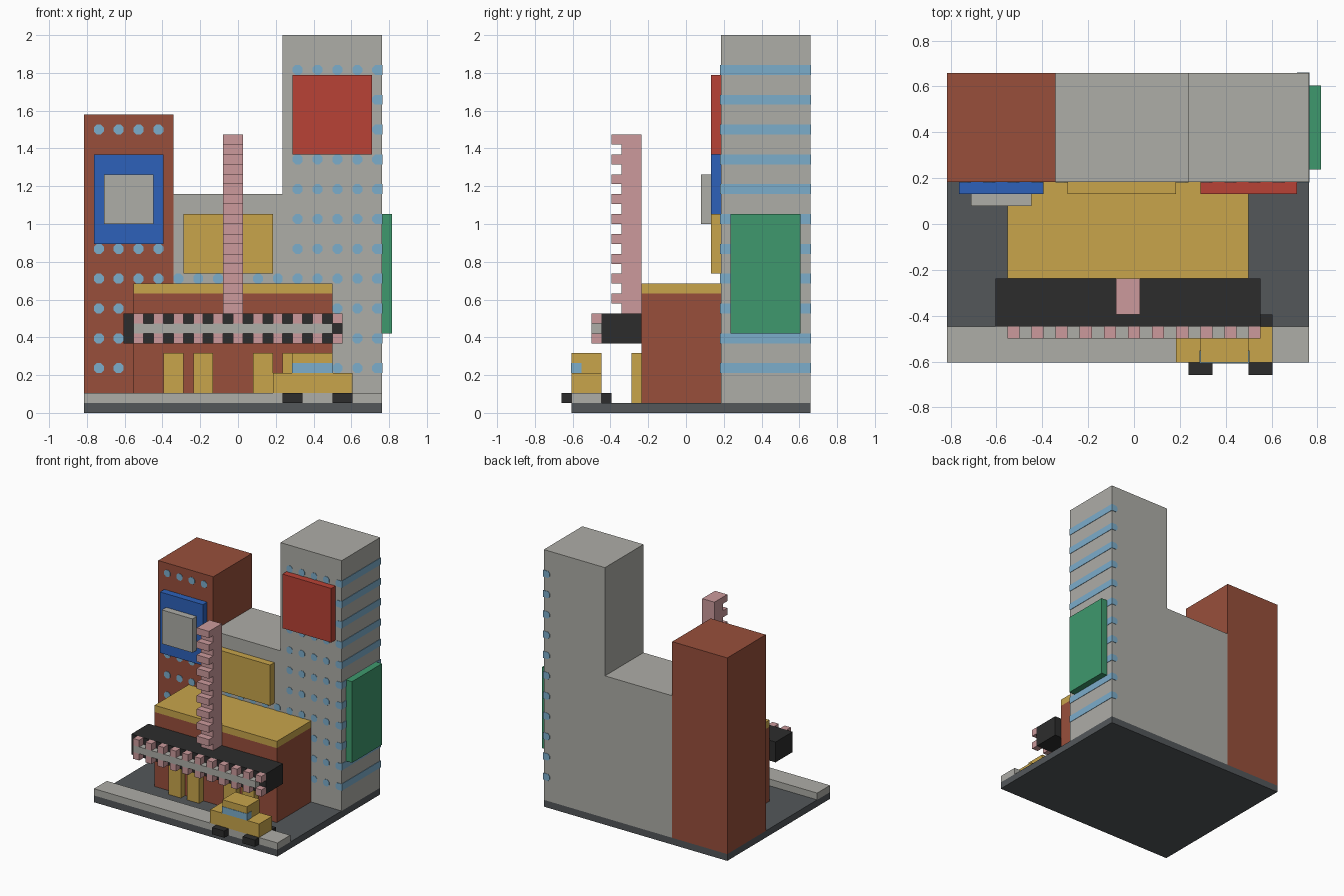
import bpy, bmesh

if "Cube" in bpy.data.objects:
    bpy.data.objects.remove(bpy.data.objects["Cube"])

U = 2 / 38                      # everything sits on a 31 x 25 x 38 block grid


def material(name, hex_code):
    srgb = [int(hex_code[i:i + 2], 16) / 255 for i in (0, 2, 4)]
    lin = [c / 12.92 if c <= 0.04045 else ((c + 0.055) / 1.055) ** 2.4 for c in srgb]
    m = bpy.data.materials.new(name)
    m.diffuse_color = (*lin, 1)
    m.use_nodes = True
    m.node_tree.nodes["Principled BSDF"].inputs["Base Color"].default_value = m.diffuse_color
    return m


BRICK = material("brick", "984f3b")
GREY = material("concrete_grey", "aeada7")
RED = material("red", "b94236")
BLUE = material("blue", "2d61ba")
YELLOW = material("ochre_yellow", "c8a54b")
GREEN = material("green", "3e996d")
PINK = material("pink", "cc9a9c")
GLASS = material("window_blue", "7cadcb")
ASPHALT = material("asphalt", "53575a")
BLACK = material("black", "2c2c2c")


def prisms(name, mat, items):
    """Each item: polygon of (x, z) grid points, extruded from y0 to y1."""
    bm = bmesh.new()
    for poly, y0, y1 in items:
        rings = [[bm.verts.new(((x - 15.5) * U, (y - 12.5) * U, z * U)) for x, z in poly]
                 for y in (y0, y1)]
        bm.faces.new(rings[0])
        bm.faces.new(rings[1][::-1])
        for i in range(len(poly)):
            j = (i + 1) % len(poly)
            bm.faces.new((rings[0][i], rings[1][i], rings[1][j], rings[0][j]))
    bmesh.ops.recalc_face_normals(bm, faces=bm.faces)
    mesh = bpy.data.meshes.new(name)
    bm.to_mesh(mesh)
    bm.free()
    mesh.materials.append(mat)
    obj = bpy.data.objects.new(name, mesh)
    bpy.context.collection.objects.link(obj)


def block(x0, x1, y0, y1, z0, z1):
    return ([(x0, z0), (x1, z0), (x1, z1), (x0, z1)], y0, y1)


def boxes(name, mat, *dims):
    prisms(name, mat, [block(*d) for d in dims])


def window(x, z, y0, y1, square_right=False):
    c = 0.29                    # corner cut makes an octagon
    left = [(x, z + 1 - c), (x, z + c), (x + c, z)]
    right = [(x + 1, z), (x + 1, z + 1)] if square_right else \
        [(x + 1 - c, z), (x + 1, z + c), (x + 1, z + 1 - c), (x + 1 - c, z + 1)]
    return (left + right + [(x + c, z + 1)], y0, y1)


# Ground and pavement
boxes("road_base", ASPHALT, (0, 30, 1, 25, 0, 1))
boxes("pavement", GREY, (0, 30, 1, 4, 1, 2))

# Towers
boxes("brick_tower", BRICK, (0, 9, 16, 25, 1, 30))
boxes("middle_tower", GREY, (9, 20, 16, 25, 1, 22))
boxes("tall_tower", GREY, (20, 30, 16, 25, 1, 38))

# Tower windows: thin plates, with bands wrapping the tall tower's right side
T = 0.06
cells = [(x, z) for x in range(1, 9, 2) for z in range(4, 29, 3)]
cells += [(x, 13) for x in range(9, 20, 2)]
cells += [(x, z) for x in range(21, 30, 2) for z in range(4, 35, 3)]
cells = [(x, z) for x, z in cells if z > 12 or x < 5 or x > 24]
prisms("front_windows", GLASS, [window(x, z, 16 - T, 16, x == 29) for x, z in cells])
prisms("back_windows", GLASS, [window(29, z, 25, 25 + T, True) for z in range(4, 35, 3)])
boxes("side_window_bands", GLASS,
      *[(30, 30 + T, 16 - T, 25 + T, z, z + 1) for z in range(4, 35, 3)])

# Billboards
boxes("blue_billboard", BLUE, (1, 8, 15, 16, 17, 26))
boxes("billboard_panel", GREY, (2, 7, 14, 15, 19, 24))
boxes("yellow_billboard", YELLOW, (10, 19, 15, 16, 14, 20))
boxes("red_billboard", RED, (21, 29, 15, 16, 26, 34))
boxes("green_billboard", GREEN, (30, 31, 17, 24, 8, 20))

# Theatre with roof and doors
boxes("theatre", BRICK, (5, 25, 8, 16, 1, 12))
boxes("theatre_roof", YELLOW, (5, 25, 8, 16, 12, 13))
boxes("theatre_doors", YELLOW, *[(x, x + 2, 7, 8, 1, 6) for x in (8, 11, 17, 20)])

# Canopy with its row of lamps
boxes("canopy", BLACK, (4, 26, 4, 8, 7, 10))
boxes("canopy_strip", GREY, (5, 25, 3, 4, 8, 9))
boxes("canopy_lamps", PINK, *[(x, x + 1, 3, 4, z, z + 1) for x in range(5, 26, 2) for z in (7, 9)])

# Upright sign with lamp teeth
boxes("upright_sign", PINK, (14, 16, 6, 8, 10, 28))
boxes("upright_sign_lamps", PINK, *[(14, 16, 5, 6, z, z + 1) for z in range(11, 28, 2)])

# Taxi
boxes("car_body", YELLOW, (19, 27, 1, 4, 2, 4))
boxes("car_cab", YELLOW, (21, 25, 1, 4, 4, 6))
boxes("car_windows", GLASS, (21 - T, 25 + T, 1 - T, 1, 4, 5),
      (21 - T, 21, 1, 2, 4, 5), (25, 25 + T, 1, 2, 4, 5))
boxes("car_wheels", BLACK, *[(x, x + 2, y, y + 1, 1, 2) for x in (20, 25) for y in (0, 4)])
